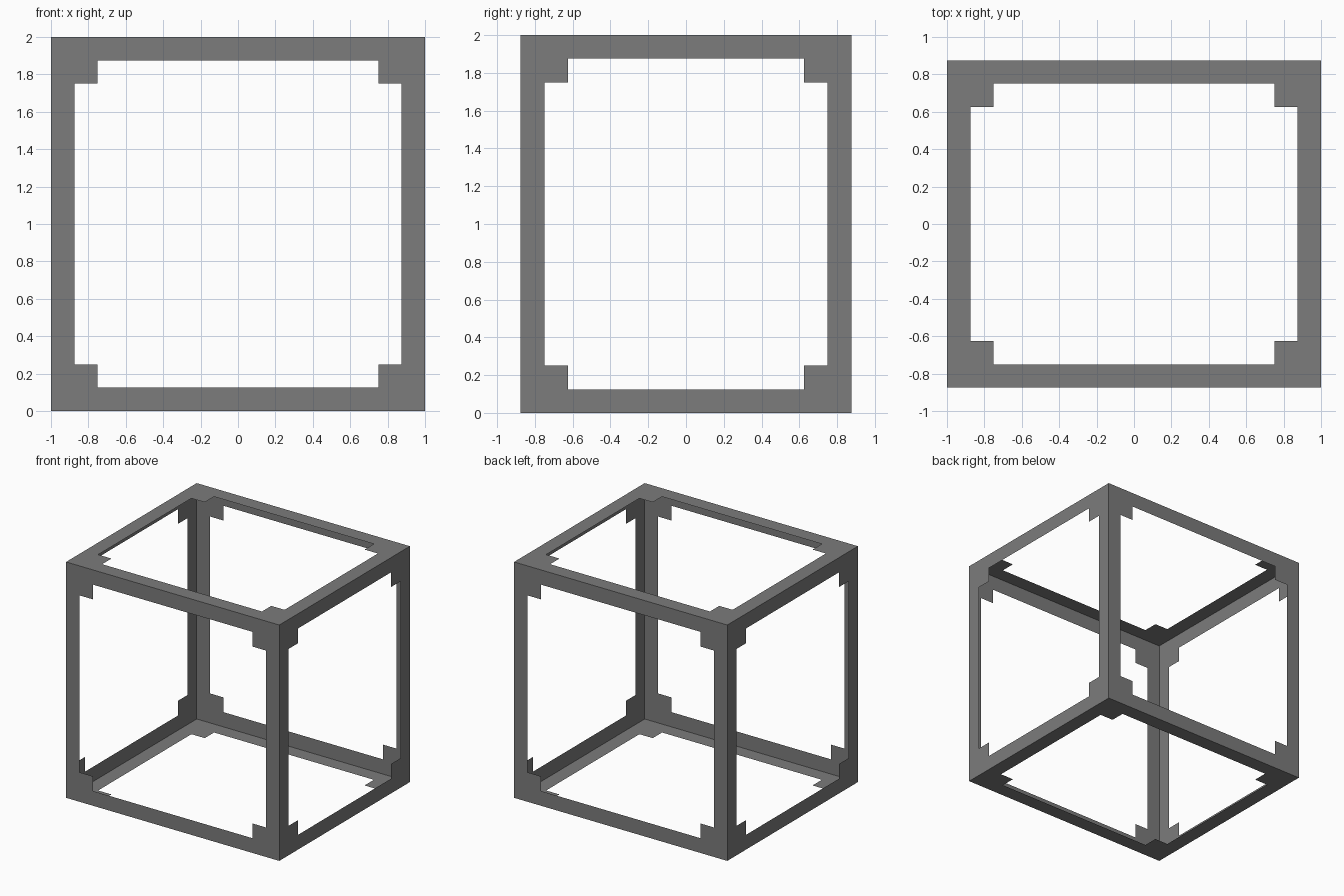
import bpy, bmesh
from mathutils import Vector

if "Cube" in bpy.data.objects:
    bpy.data.objects.remove(bpy.data.objects["Cube"])

HX, HY, HZ = 1.0, 0.875, 1.0   # half sizes of the box
BAR, CORNER = 0.125, 0.25      # bar width and corner block size

grey = bpy.data.materials.new("dark grey")
grey.diffuse_color = (0.2, 0.2, 0.2, 1)
grey.use_nodes = True
grey.node_tree.nodes["Principled BSDF"].inputs["Base Color"].default_value = grey.diffuse_color


def panel(name, normal, u_axis, hu, hv, dist):
    """Flat sheet frame with square corner blocks, facing along normal."""
    n, u = Vector(normal), Vector(u_axis)
    v = n.cross(u)
    centre = n * dist + Vector((0, 0, HZ))

    def cuts(h):
        return [-h, -h + BAR, -h + CORNER, h - CORNER, h - BAR, h]

    bm = bmesh.new()
    grid = [[bm.verts.new(centre + u * a + v * b) for b in cuts(hv)] for a in cuts(hu)]
    for i in range(5):
        for j in range(5):
            border = i in (0, 4) or j in (0, 4)
            corner = i != 2 and j != 2
            if border or corner:
                bm.faces.new((grid[i][j], grid[i + 1][j], grid[i + 1][j + 1], grid[i][j + 1]))
    loose = [vert for vert in bm.verts if not vert.link_faces]
    bmesh.ops.delete(bm, geom=loose, context='VERTS')
    mesh = bpy.data.meshes.new(name)
    bm.to_mesh(mesh)
    bm.free()
    mesh.materials.append(grey)
    obj = bpy.data.objects.new(name, mesh)
    bpy.context.collection.objects.link(obj)


# Six thin frame panels forming the open box
panel("front_frame", (0, -1, 0), (1, 0, 0), HX, HZ, HY)
panel("back_frame", (0, 1, 0), (-1, 0, 0), HX, HZ, HY)
panel("right_frame", (1, 0, 0), (0, 1, 0), HY, HZ, HX)
panel("left_frame", (-1, 0, 0), (0, -1, 0), HY, HZ, HX)
panel("top_frame", (0, 0, 1), (1, 0, 0), HX, HY, HZ)
panel("bottom_frame", (0, 0, -1), (1, 0, 0), HX, HY, HZ)
